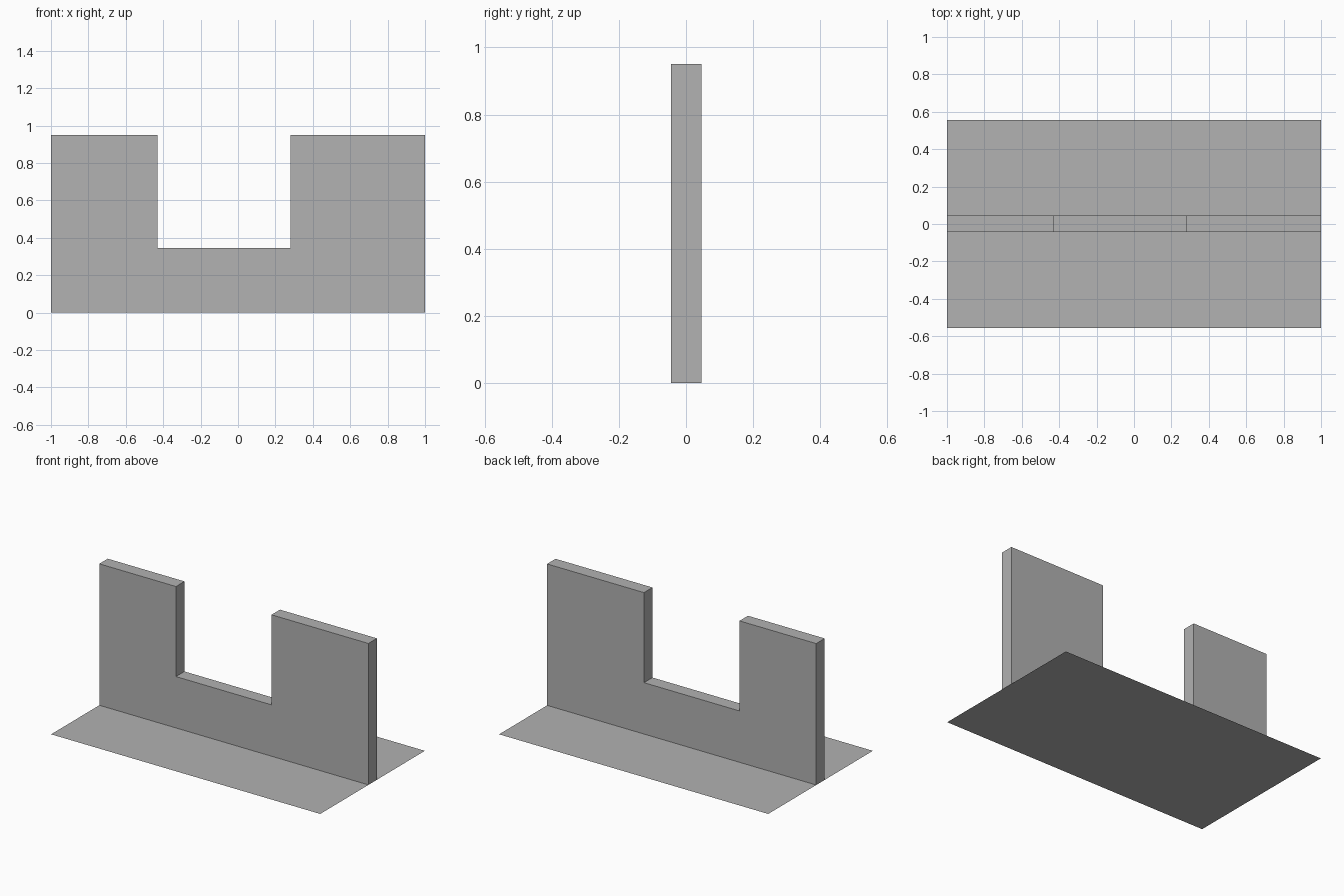
import bpy
import bmesh

cube = bpy.data.objects.get("Cube")
if cube:
    bpy.data.objects.remove(cube, do_unlink=True)

# One plain grey for everything
grey = bpy.data.materials.new("plain grey")
grey.use_nodes = True
colour = (0.445, 0.445, 0.445, 1)
grey.diffuse_color = colour
grey.node_tree.nodes["Principled BSDF"].inputs["Base Color"].default_value = colour


def add_object(name, bm):
    mesh = bpy.data.meshes.new(name)
    bm.to_mesh(mesh)
    bm.free()
    mesh.materials.append(grey)
    obj = bpy.data.objects.new(name, mesh)
    bpy.context.collection.objects.link(obj)
    return obj


# Wall: notched profile in x/z, pushed back through its thickness
front_y, back_y = -0.044, 0.046
height, sill = 0.95, 0.345
notch_left, notch_right = -0.43, 0.28
profile = [(-1, 0), (1, 0), (1, height), (notch_right, height),
           (notch_right, sill), (notch_left, sill),
           (notch_left, height), (-1, height)]
bm = bmesh.new()
face = bm.faces.new([bm.verts.new((x, front_y, z)) for x, z in profile])
result = bmesh.ops.extrude_face_region(bm, geom=[face], use_keep_orig=True)
moved = [v for v in result["geom"] if isinstance(v, bmesh.types.BMVert)]
bmesh.ops.translate(bm, verts=moved, vec=(0, back_y - front_y, 0))
bmesh.ops.recalc_face_normals(bm, faces=bm.faces)
add_object("notched_wall", bm)

# Ground sheet: a single flat face under the wall
bm = bmesh.new()
bmesh.ops.create_grid(bm, x_segments=1, y_segments=1, size=1)
bmesh.ops.scale(bm, verts=bm.verts, vec=(1, 0.555, 1))
add_object("ground_sheet", bm)
